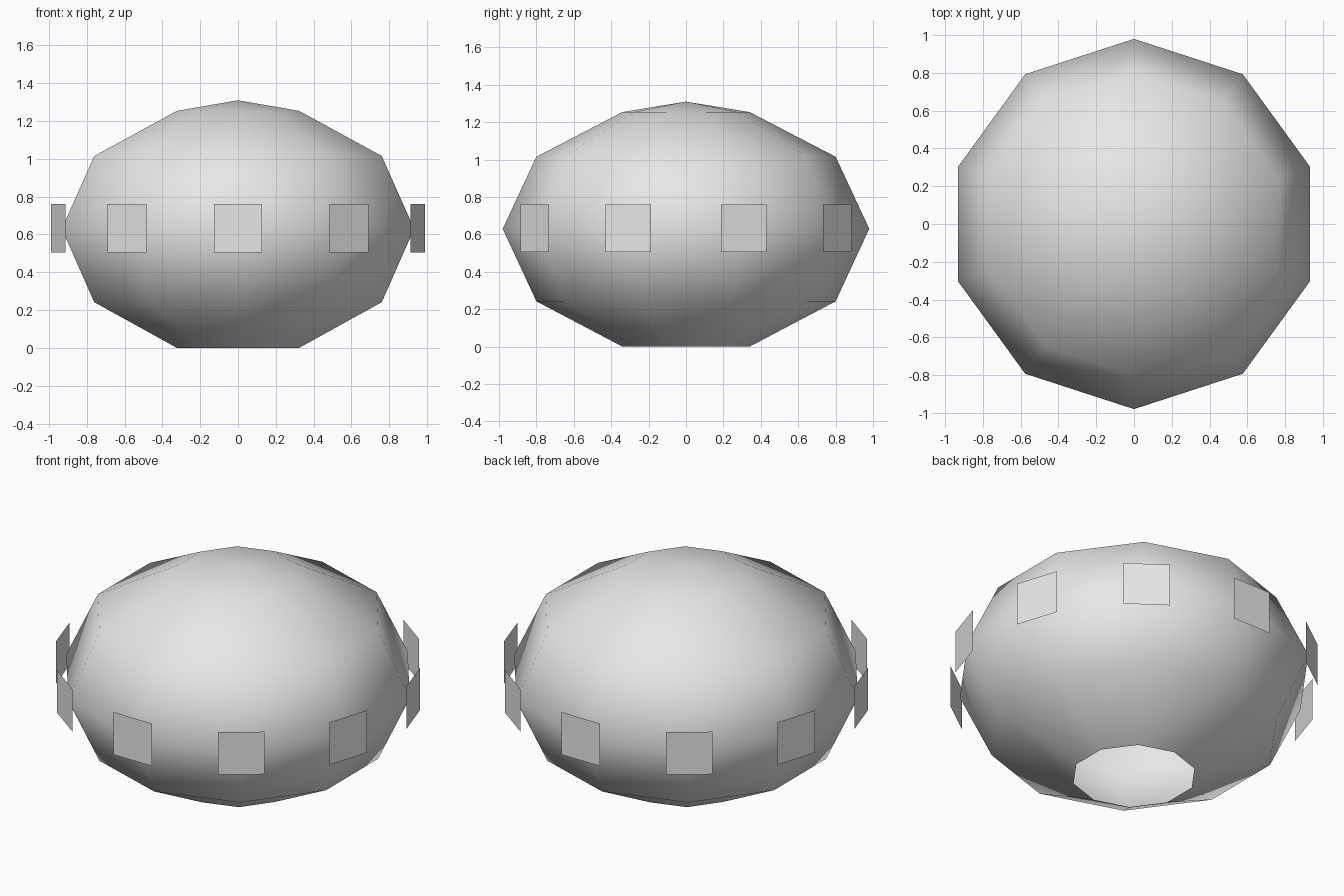
import bpy, bmesh
from math import sin, cos, tau

SIDES = 10
MID = 0.63

if "Cube" in bpy.data.objects:
    bpy.data.objects.remove(bpy.data.objects["Cube"])

grey = bpy.data.materials.new("light grey")
grey.use_nodes = True
colour = (0.8, 0.8, 0.8, 1)
grey.diffuse_color = colour
grey.node_tree.nodes["Principled BSDF"].inputs["Base Color"].default_value = colour


def add_object(name, bm, smooth):
    for f in bm.faces:
        f.smooth = smooth
    mesh = bpy.data.meshes.new(name)
    bm.to_mesh(mesh)
    bm.free()
    mesh.materials.append(grey)
    obj = bpy.data.objects.new(name, mesh)
    bpy.context.collection.objects.link(obj)
    return obj


# Squashed ten-sided shell, pointed on top and open underneath
profile = [(0.34, 0), (0.8, 0.242), (0.98, MID), (0.8, 1.015), (0.34, 1.254)]
bm = bmesh.new()
rings = []
for r, z in profile:
    rings.append([bm.verts.new((r * sin(tau * i / SIDES), -r * cos(tau * i / SIDES), z))
                  for i in range(SIDES)])
apex = bm.verts.new((0, 0, 1.31))
for i in range(SIDES):
    j = (i + 1) % SIDES
    for low, high in zip(rings, rings[1:]):
        bm.faces.new((low[i], low[j], high[j], high[i]))
    bm.faces.new((rings[-1][i], rings[-1][j], apex))
add_object("shell", bm, True)

# Ring of paper-thin square plates, one in front of each corner of the waist
half = 0.128
bm = bmesh.new()
for i in range(SIDES):
    a = tau * i / SIDES
    corners = []
    for u, v in ((-1, -1), (1, -1), (1, 1), (-1, 1)):
        corners.append(bm.verts.new((sin(a) + u * half * cos(a),
                                     -cos(a) + u * half * sin(a),
                                     MID + 0.003 + v * half)))
    bm.faces.new(corners)
add_object("waist_plates", bm, False)
